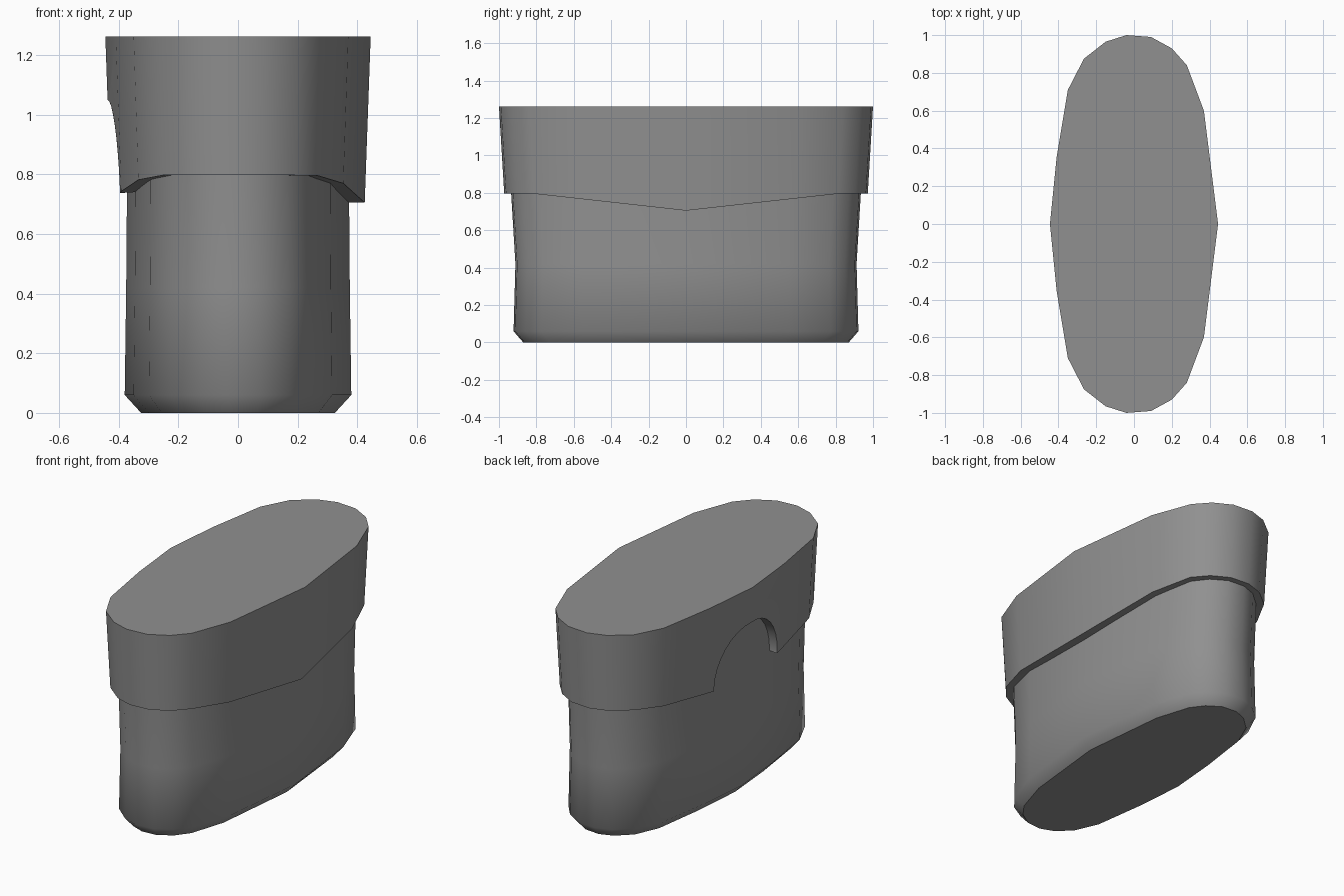
import bpy, bmesh, math

default = bpy.data.objects.get("Cube")
if default:
    bpy.data.objects.remove(default, do_unlink=True)

# One plain grey for the whole case
grey = bpy.data.materials.new("plain grey")
grey.use_nodes = True
GREY = (0.28, 0.28, 0.28, 1)
grey.diffuse_color = GREY
grey.node_tree.nodes["Principled BSDF"].inputs["Base Color"].default_value = GREY

# Oval plan: back half, left tip to right tip, then mirrored to the front
HALF_X, TOP = 0.445, 1.262
half = [(-0.445, 0), (-0.41, 0.35), (-0.35, 0.71), (-0.265, 0.875), (-0.15, 0.965),
        (-0.04, 1), (0.09, 0.99), (0.2, 0.93), (0.28, 0.84), (0.37, 0.6), (0.445, 0)]
oval = half + [(x, -y) for x, y in reversed(half[1:-1])]


def ring(half_x, half_y, height):
    """Oval loop; height is a number or a function of y."""
    loop = []
    for x, y in oval:
        z = height(y) if callable(height) else height
        loop.append((x * half_x / HALF_X, y * half_y, z))
    return loop


def loft(name, rings):
    """Skin a stack of loops and close both ends."""
    bm = bmesh.new()
    loops = [[bm.verts.new(co) for co in r] for r in rings]
    n = len(oval)
    for low, high in zip(loops, loops[1:]):
        for i in range(n):
            j = (i + 1) % n
            bm.faces.new((low[i], low[j], high[j], high[i]))
    bm.faces.new(loops[0])
    bm.faces.new(loops[-1])
    bmesh.ops.recalc_face_normals(bm, faces=bm.faces)
    mesh = bpy.data.meshes.new(name)
    bm.to_mesh(mesh)
    bm.free()
    mesh.materials.append(grey)
    obj = bpy.data.objects.new(name, mesh)
    bpy.context.collection.objects.link(obj)
    return obj


def activate(obj):
    bpy.ops.object.select_all(action='DESELECT')
    obj.select_set(True)
    bpy.context.view_layer.objects.active = obj


# Case body with a chamfered foot and a slight waist
body = loft("case_body", [
    ring(0.325, 0.87, 0), ring(0.38, 0.922, 0.06), ring(0.375, 0.912, 0.42),
    ring(0.372, 0.935, 0.8), ring(0.375, 0.945, 1.2)])


# Lid whose lower rim dips toward the middle of the long sides
def rim(y):
    return min(0.797, 0.705 + 0.108 * abs(y))


lid = loft("lid", [
    ring(0.3, 0.85, rim), ring(0.425, 0.972, rim), ring(HALF_X, 1, TOP)])

# Arched thumb notch through the lid on one long side
bpy.ops.mesh.primitive_cylinder_add(
    vertices=32, radius=0.3, depth=0.4, location=(-0.5, 0, 0.75),
    rotation=(0, math.pi / 2, 0))
cutter = bpy.context.object
cutter.name = "notch_cutter"
cutter.hide_render = True
cutter.data.materials.append(grey)
activate(lid)
cut = lid.modifiers.new("thumb notch", 'BOOLEAN')
cut.operation = 'DIFFERENCE'
cut.solver = 'EXACT'
cut.object = cutter
bpy.ops.object.modifier_apply(modifier=cut.name)
bpy.data.objects.remove(cutter, do_unlink=True)

# Smooth walls, crisp rims
for part in (body, lid):
    activate(part)
    bpy.ops.object.shade_smooth_by_angle(angle=math.radians(45))
